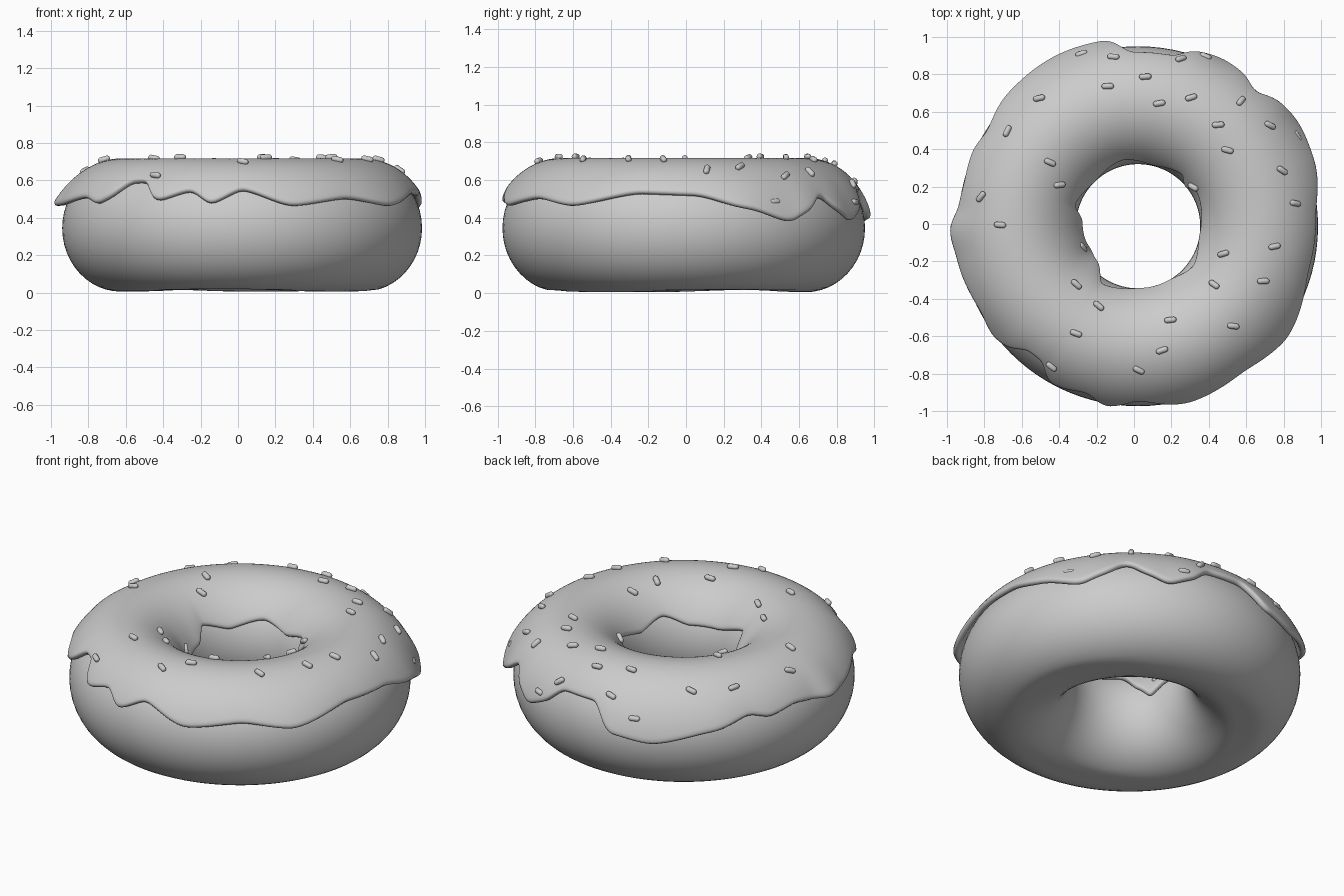
import bpy, bmesh
from math import sin, cos, asin, atan2, pi, radians, degrees, hypot, sqrt
from mathutils import Vector, Matrix

if "Cube" in bpy.data.objects:
    bpy.data.objects.remove(bpy.data.objects["Cube"])

CX, CY, CZ = 0.022, -0.012, 0.345      # ring centre
RING, A, B = 0.647, 0.315, 0.34        # ring radius, tube half width and half height
N = 144

# Outer icing rim: angle, rim height, outward flare
OUTER = [(4, .51, .01), (20, .44, .035), (34, .37, .035), (41, .42, .035), (49, .51, .01),
         (56, .43, .02), (63, .375, .015), (71, .43, .015), (78, .53, 0), (93, .53, 0), (100, .39, .025),
         (114, .36, .025), (135, .43, .02), (148, .49, 0), (155, .46, .005), (166, .49, .005),
         (174, .475, .005), (181, .455, .045), (190, .46, .02), (209, .5, .01), (217, .465, .01),
         (222, .5, .01), (228, .58, -.005), (235, .58, -.005), (241, .48, .005), (253, .535, .005),
         (260, .465, .015), (270, .54, .01), (286, .455, .015), (306, .495, .01),
         (323, .455, .03), (345, .52, .005)]
# Inner icing rim: angle, rim height, inward flare
INNER = [(32, .53, 0), (40, .47, .005), (49, .53, 0), (75, .49, .005), (103, .53, 0), (135, .48, .005),
         (162, .52, 0), (175, .44, .025), (192, .42, .025), (207, .36, .025), (222, .42, .03), (237, .53, 0),
         (270, .48, .005), (300, .48, .005), (324, .53, 0), (350, .48, .005)]


def lookup(table, deg):
    """Smooth periodic interpolation of height and flare."""
    deg %= 360
    first, last = table[0], table[-1]
    rows = [(last[0] - 360, *last[1:])] + table + [(first[0] + 360, *first[1:])]
    for p, q in zip(rows, rows[1:]):
        if p[0] <= deg <= q[0]:
            t = (deg - p[0]) / (q[0] - p[0])
            t = .5 * t + .5 * t * t * (3 - 2 * t)
            return [u + (v - u) * t for u, v in zip(p[1:], q[1:])]


def tube_point(theta, phi, grow=0.0, shift=0.0):
    r = RING + (A + grow) * cos(phi) + shift
    return Vector((CX + r * cos(theta), CY + r * sin(theta), CZ + (B + grow) * sin(phi)))


def grid_object(name, n, m, point, closed):
    bm = bmesh.new()
    v = [[bm.verts.new(point(i, j)) for j in range(m)] for i in range(n)]
    for i in range(n):
        k = (i + 1) % n
        for j in range(m if closed else m - 1):
            l = (j + 1) % m
            bm.faces.new((v[i][j], v[k][j], v[k][l], v[i][l])).smooth = True
    me = bpy.data.meshes.new(name)
    bm.to_mesh(me)
    bm.free()
    ob = bpy.data.objects.new(name, me)
    bpy.context.collection.objects.link(ob)
    return ob


# Dough ring with a slightly flattened, uneven underside
def dough_point(i, j):
    th, ph = 2 * pi * i / 96, 2 * pi * j / 48
    p = tube_point(th, ph)
    p.z = max(p.z, 0.012 + 0.008 * sin(3 * th + 0.5))
    return p


grid_object("dough", 96, 48, dough_point, True)

# Icing shell with dripping rims
M = 28


def icing_point(i, j):
    th = 2 * pi * i / N
    zo, fo = lookup(OUTER, degrees(th))
    zi, fi = lookup(INNER, degrees(th))
    start, end = asin((zo - CZ) / B), pi - asin((zi - CZ) / B)
    ph = start + (end - start) * j / (M - 1)
    wo = max(0, 1 - (ph - start) / 1.0) ** 2
    wi = max(0, 1 - (end - ph) / 0.9) ** 2
    return tube_point(th, ph, -0.003, fo * wo - fi * wi)


icing = grid_object("icing", N, M, icing_point, False)
sol = icing.modifiers.new("thickness", 'SOLIDIFY')
sol.thickness, sol.offset = 0.036, 1.0
sub = icing.modifiers.new("smooth", 'SUBSURF')
sub.levels = sub.render_levels = 1

# Sprinkles: x, y and heading seen from above
SPRINKLES = [(-.28, .905, 20), (-.11, .89, -20), (.25, .88, 45), (.39, .915, -30), (.06, .785, 5),
             (-.14, .735, 0), (.135, .645, 10), (.305, .675, 20), (.57, .655, 50), (.45, .53, 5),
             (.725, .525, -10), (.90, .485, -50), (.50, .395, -15), (.79, .285, -25), (.86, .11, -5),
             (.75, -.12, 10), (.48, -.16, 10), (.43, -.325, -35), (.69, -.305, 0), (.53, -.545, -10),
             (.195, -.515, 5), (.15, -.675, 20), (.025, -.78, -30), (-.19, -.44, -45),
             (-.31, -.325, -40), (-.31, -.585, -20), (-.44, -.76, -45), (-.715, -.005, -5),
             (-.815, .145, 40), (-.675, .495, 70), (-.505, .67, 0), (-.45, .33, -25),
             (-.40, .21, 0), (.32, .2, 0), (-.26, -.12, 0)]

# Shared capsule mesh lying along x
bm = bmesh.new()
bmesh.ops.create_uvsphere(bm, u_segments=12, v_segments=9, radius=0.016,
                          matrix=Matrix.Rotation(pi / 2, 4, 'Y'))
for vert in bm.verts:
    vert.co.x += 0.017 if vert.co.x > 0 else -0.017
for f in bm.faces:
    f.smooth = True
capsule = bpy.data.meshes.new("sprinkle")
bm.to_mesh(capsule)
bm.free()

G = 0.034
for n, (x, y, heading) in enumerate(SPRINKLES):
    th = atan2(y - CY, x - CX)
    c = (hypot(x - CX, y - CY) - RING) / (A + G)
    c = max(-.93, min(.93, c))
    s = sqrt(1 - c * c)
    pos = tube_point(th, atan2(s, c), G + 0.006)
    nr, nz = c / (A + G), s / (B + G)
    normal = Vector((nr * cos(th), nr * sin(th), nz)).normalized()
    d = Vector((cos(radians(heading)), sin(radians(heading)), 0))
    d = (d - normal * d.dot(normal)).normalized()
    side = normal.cross(d)
    ob = bpy.data.objects.new(f"sprinkle_{n + 1}", capsule)
    ob.matrix_world = Matrix.Translation(pos) @ Matrix((d, side, normal)).transposed().to_4x4()
    bpy.context.collection.objects.link(ob)
